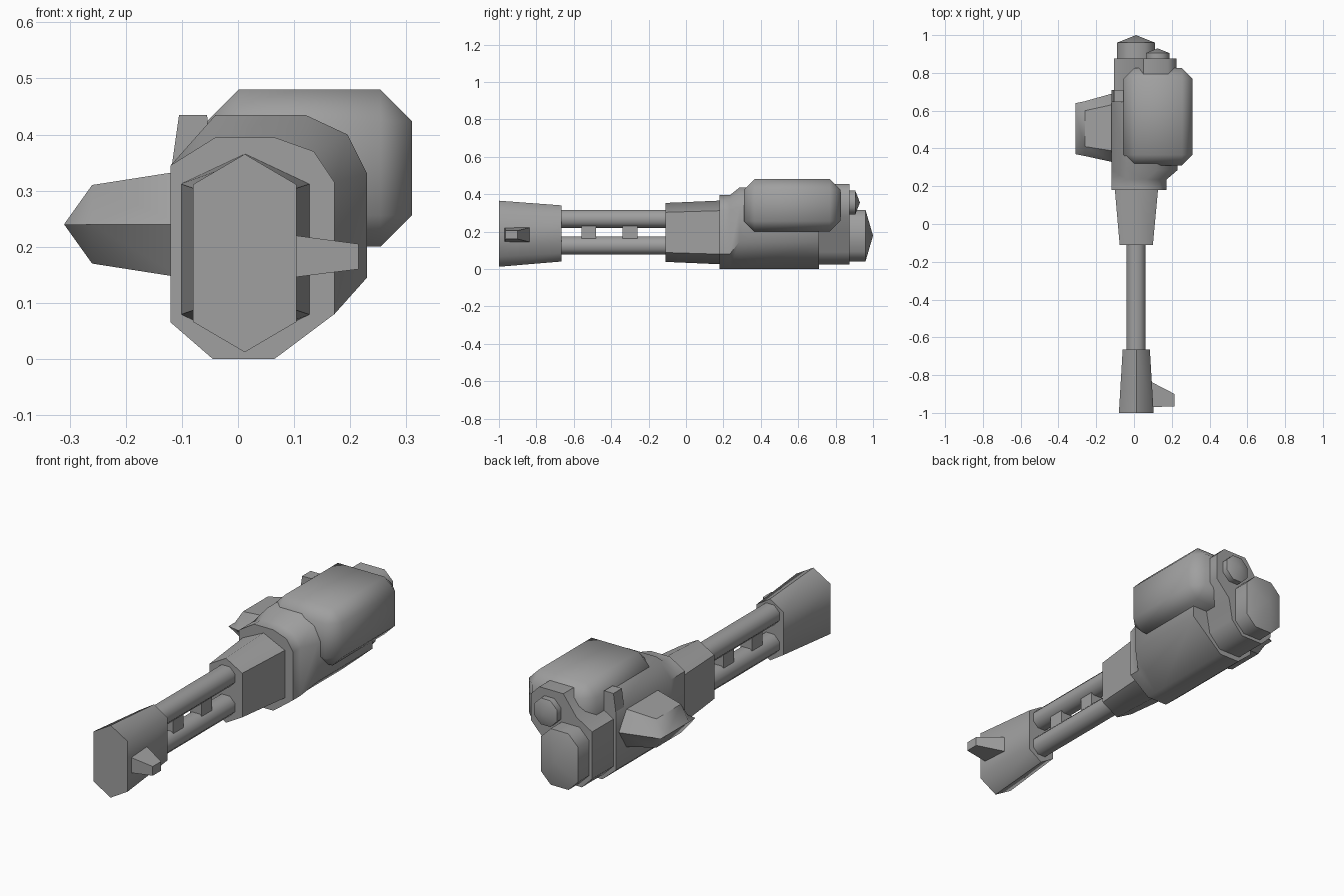
import bpy, bmesh, math

cube = bpy.data.objects.get("Cube")
if cube:
    bpy.data.objects.remove(cube, do_unlink=True)

metal = bpy.data.materials.new("grey metal")
metal.use_nodes = True
GREY = (0.35, 0.35, 0.35, 1)
metal.diffuse_color = GREY
metal.node_tree.nodes["Principled BSDF"].inputs["Base Color"].default_value = GREY


def finish(name, bm, angle=62):
    bmesh.ops.remove_doubles(bm, verts=bm.verts, dist=0.0005)
    bmesh.ops.recalc_face_normals(bm, faces=bm.faces)
    mesh = bpy.data.meshes.new(name)
    bm.to_mesh(mesh)
    bm.free()
    mesh.materials.append(metal)
    obj = bpy.data.objects.new(name, mesh)
    bpy.context.collection.objects.link(obj)
    bpy.ops.object.select_all(action="DESELECT")
    obj.select_set(True)
    bpy.context.view_layer.objects.active = obj
    bpy.ops.object.shade_smooth_by_angle(angle=math.radians(angle))
    return obj


def loft(name, rings, angle=62, cap_end=True):
    """Skin a list of equal-length rings of 3D points."""
    bm = bmesh.new()
    loops = [[bm.verts.new(p) for p in ring] for ring in rings]
    n = len(loops[0])
    for a, b in zip(loops, loops[1:]):
        for i in range(n):
            j = (i + 1) % n
            bm.faces.new((a[i], a[j], b[j], b[i]))
    bm.faces.new(loops[0])
    if cap_end:
        bm.faces.new(loops[-1])
    return finish(name, bm, angle)


def at_y(profile, y):
    return [(x, y, z) for x, z in profile]


def box(name, lo, hi, bevel=0):
    bm = bmesh.new()
    bmesh.ops.create_cube(bm, size=1)
    for v in bm.verts:
        v.co = [(l + h) / 2 + c * (h - l) for c, l, h in zip(v.co, lo, hi)]
    if bevel:
        bmesh.ops.bevel(bm, geom=bm.edges[:], offset=bevel, segments=1,
                        affect="EDGES", profile=0.5)
    return finish(name, bm, 62 if bevel else 30)


def tall_hex(cx, w, low, high, shoulder):
    """Upright hexagon with a point at top and bottom."""
    return [(cx, low), (cx + w, low + shoulder), (cx + w, high - shoulder),
            (cx, high), (cx - w, high - shoulder), (cx - w, low + shoulder)]


def octagon(cx, cz, w, h, cut):
    return [(cx + sx * a, cz + sz * b) for sx, sz, a, b in (
        (-1, -1, w - cut, h), (1, -1, w - cut, h), (1, -1, w, h - cut),
        (1, 1, w, h - cut), (1, 1, w - cut, h), (-1, 1, w - cut, h),
        (-1, 1, w, h - cut), (-1, -1, w, h - cut))]


# Muzzle block and barrel sleeve
loft("muzzle", [at_y(tall_hex(0.012, 0.092, 0.012, 0.365, 0.054), -1),
                at_y(tall_hex(0.012, 0.072, 0.04, 0.34, 0.045), -0.665)])
loft("barrel_sleeve", [at_y(tall_hex(0.012, 0.088, 0.038, 0.353, 0.05), -0.11),
                       at_y(tall_hex(0.013, 0.115, 0.025, 0.366, 0.054), 0.19)])

# Side sight on the muzzle
loft("muzzle_sight", [
    [(x, front, low), (x, back, low), (x, back, high), (x, front, high)]
    for x, front, back, low, high in ((0.08, -0.97, -0.83, 0.143, 0.223),
                                      (0.215, -0.965, -0.9, 0.16, 0.205))], 30)

# Twin barrels and the links between them
for name, z in (("upper_barrel", 0.268), ("lower_barrel", 0.125)):
    ring = octagon(0.011, z, 0.05, 0.048, 0.028)
    loft(name, [at_y(ring, -0.68), at_y(ring, -0.1)])
for name, y in (("front_link", -0.52), ("rear_link", -0.3)):
    box(name, (-0.02, y - 0.04, 0.16), (0.042, y + 0.04, 0.24))

# Main body with a flared shoulder
slim = [(-0.045, 0), (0.065, 0), (0.172, 0.08), (0.172, 0.315), (0.135, 0.37),
        (0.065, 0.395), (-0.04, 0.395), (-0.12, 0.345), (-0.12, 0.065)]
wide = [(-0.045, 0), (0.065, 0), (0.23, 0.145), (0.23, 0.33), (0.195, 0.4),
        (0.12, 0.435), (-0.04, 0.435), (-0.12, 0.345), (-0.12, 0.065)]
loft("body", [at_y(slim, 0.18), at_y(slim, 0.235), at_y(wide, 0.285),
              at_y(wide, 0.71)], 50)

# Upright tab on the right shoulder
tab = [(-0.12, 0.33), (-0.05, 0.33), (-0.055, 0.435), (-0.105, 0.435)]
loft("shoulder_tab", [at_y(tab, 0.645), at_y(tab, 0.71)], 30)

# Rear housing wrapped around the end cap and knob
rear = [(-0.05, 0.025), (0.07, 0.025), (0.13, 0.09), (0.15, 0.2),
        (0.225, 0.28), (0.225, 0.41), (0.18, 0.455), (0.05, 0.455),
        (-0.02, 0.36), (-0.105, 0.31), (-0.105, 0.08)]
loft("rear_housing", [at_y(rear, 0.68), at_y(rear, 0.875)], 50)

# Pointed end cap and knob
for name, cx, cz, w, h, cut, edge, tip in (
        ("end_cap", 0.011, 0.178, 0.1, 0.137, 0.052, 0.96, 1.0),
        ("rear_knob", 0.125, 0.355, 0.062, 0.064, 0.036, 0.905, 0.93)):
    ring = octagon(cx, cz, w, h, cut)
    loft(name, [at_y(ring, 0.84), at_y(ring, edge), at_y([(cx, cz)] * 8, tip)],
         62, False)

# Chamfered ammunition tank
box("side_tank", (-0.055, 0.31, 0.2), (0.31, 0.825, 0.48), 0.056)


# Pod on the right side, closing to a ridge
def pod_ring(x, front, back, half, inset):
    z = 0.24
    return [(x, front, z), (x, front + inset, z + half), (x, back - inset, z + half),
            (x, back, z), (x, back - inset, z - half), (x, front + inset, z - half)]


loft("side_pod", [pod_ring(-0.1, 0.325, 0.695, 0.095, 0.06),
                  pod_ring(-0.26, 0.36, 0.65, 0.07, 0.05),
                  pod_ring(-0.31, 0.37, 0.64, 0, 0.05)], 40, False)
